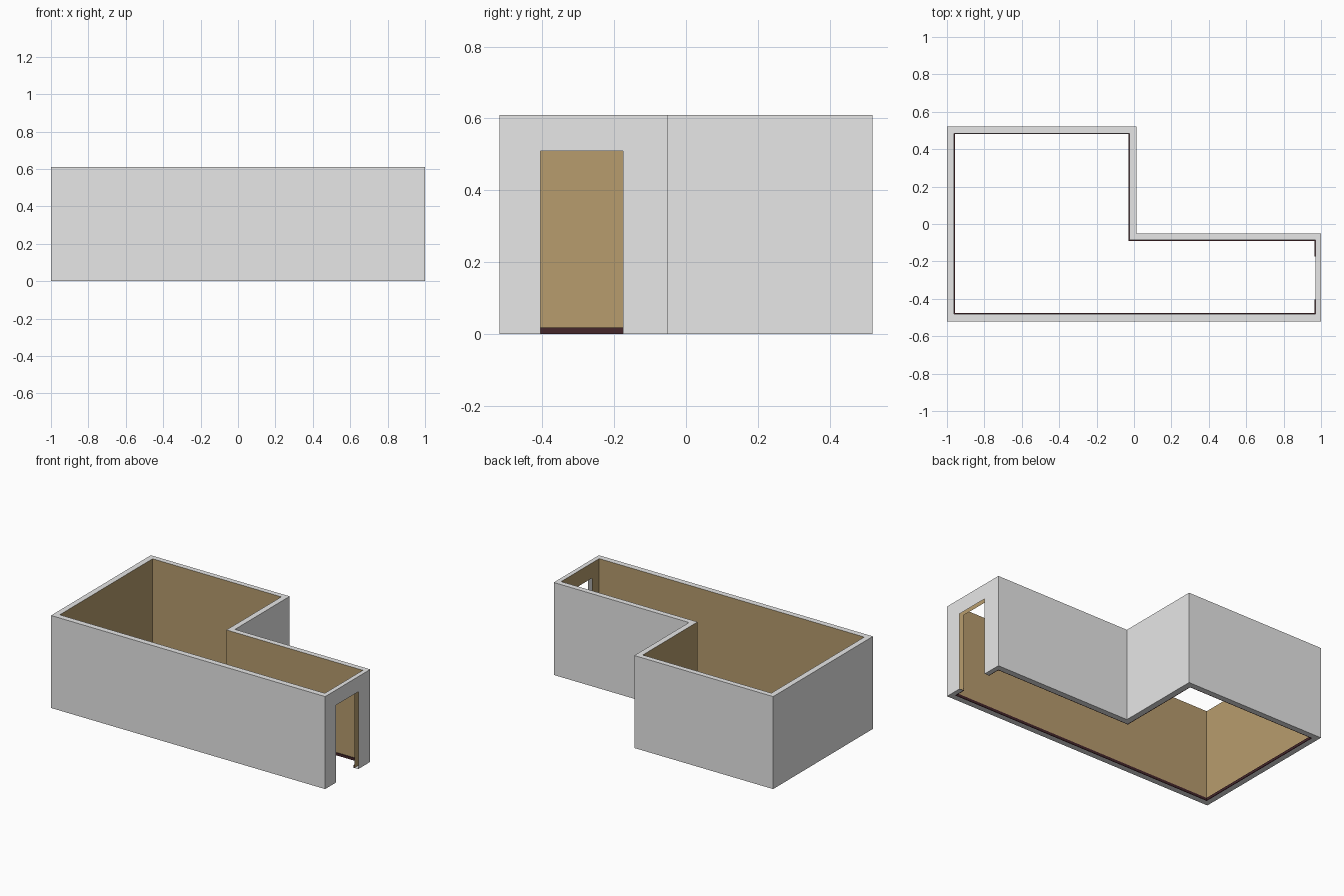
import bpy, bmesh

if "Cube" in bpy.data.objects:
    bpy.data.objects.remove(bpy.data.objects["Cube"])

H = 0.61            # wall height
DOOR_H = 0.51
DOOR = (-0.405, -0.175)
SKIRT_H, SKIRT_T = 0.017, 0.005


def material(name, rgb):
    m = bpy.data.materials.new(name)
    m.diffuse_color = (*rgb, 1)
    m.use_nodes = True
    m.node_tree.nodes["Principled BSDF"].inputs["Base Color"].default_value = m.diffuse_color
    return m


GREY = material("plaster grey", (0.8, 0.8, 0.8))
TAN = material("interior tan", (0.475, 0.335, 0.155))
DARK = material("skirting dark brown", (0.06, 0.02, 0.024))


def outline(x0, x1, xn, y0, y1, yn):
    """L-shaped plan, counter-clockwise; the doorway splits the right edge."""
    return [(x0, y0), (x1, y0), (x1, DOOR[0]), (x1, DOOR[1]),
            (x1, yn), (xn, yn), (xn, y1), (x0, y1)]


DOOR_EDGE = 2       # index of the edge that holds the doorway
OUTER = outline(-1, 1, 0.013, -0.52, 0.52, -0.05)
INNER = outline(-0.963, 0.971, -0.024, -0.482, 0.485, -0.086)
t = SKIRT_T
SKIRT = outline(-0.963 + t, 0.971 - t, -0.024 - t, -0.482 + t, 0.485 - t, -0.086 - t)


def wall(bm, pts, z0, z1, inward, door=True):
    """Vertical sheet along the plan, starting above the doorway there."""
    for i, a in enumerate(pts):
        b = pts[(i + 1) % len(pts)]
        lo = z0
        if i == DOOR_EDGE:
            if not door:
                continue
            lo = DOOR_H
        ring = [(*a, lo), (*b, lo), (*b, z1), (*a, z1)]
        if inward:
            ring.reverse()
        bm.faces.new([bm.verts.new(p) for p in ring])


def cap(bm, out, inn, z, up, skip_door):
    """Flat ring between two plans."""
    for i in range(len(out)):
        if skip_door and i == DOOR_EDGE:
            continue
        j = (i + 1) % len(out)
        ring = [(*out[i], z), (*out[j], z), (*inn[j], z), (*inn[i], z)]
        if not up:
            ring.reverse()
        bm.faces.new([bm.verts.new(p) for p in ring])


def finish(bm, name, mat):
    bmesh.ops.remove_doubles(bm, verts=bm.verts, dist=1e-5)
    me = bpy.data.meshes.new(name)
    bm.to_mesh(me)
    bm.free()
    me.materials.append(mat)
    bpy.context.collection.objects.link(bpy.data.objects.new(name, me))


# Outer walls with top and bottom rims
bm = bmesh.new()
wall(bm, OUTER, 0, H, False)
cap(bm, OUTER, INNER, H, True, False)
cap(bm, OUTER, INNER, 0, False, True)
finish(bm, "outer_walls", GREY)

# Interior wall lining
bm = bmesh.new()
wall(bm, INNER, 0, H, True)
finish(bm, "interior_walls", TAN)

# Skirting board round the room, open at the doorway
bm = bmesh.new()
wall(bm, SKIRT, 0, SKIRT_H, True, door=False)
cap(bm, INNER, SKIRT, SKIRT_H, True, True)
cap(bm, INNER, SKIRT, 0, False, True)
finish(bm, "skirting_board", DARK)
